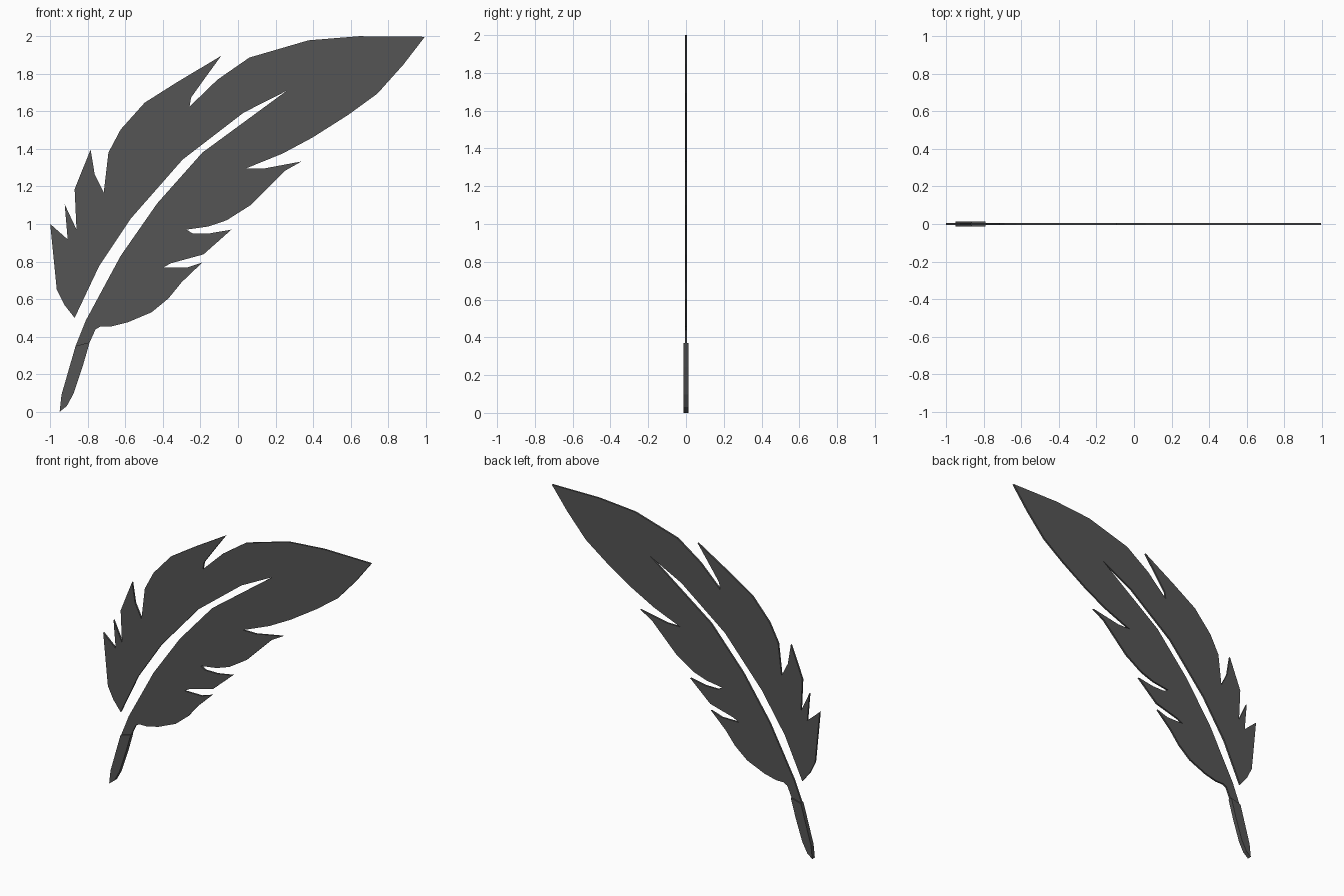
import bpy, bmesh
from mathutils import Vector

VANE_HALF, QUILL_HALF = 0.006, 0.014

mat = bpy.data.materials.new("dark_grey")
mat.diffuse_color = (0.09, 0.09, 0.09, 1)


def plate(name, outline, half):
    """Extrude a front-view (x, z) outline symmetrically about y = 0."""
    bm = bmesh.new()
    face = bm.faces.new([bm.verts.new((x, -half, z)) for x, z in outline])
    ext = bmesh.ops.extrude_face_region(bm, geom=[face], use_keep_orig=True)
    moved = [v for v in ext["geom"] if isinstance(v, bmesh.types.BMVert)]
    bmesh.ops.translate(bm, verts=moved, vec=Vector((0, 2 * half, 0)))
    bmesh.ops.recalc_face_normals(bm, faces=bm.faces)
    bmesh.ops.triangulate(bm, faces=[f for f in bm.faces if len(f.verts) > 4],
                          ngon_method='EAR_CLIP')
    mesh = bpy.data.meshes.new(name)
    bm.to_mesh(mesh)
    bm.free()
    mesh.materials.append(mat)
    obj = bpy.data.objects.new(name, mesh)
    bpy.context.collection.objects.link(obj)
    return obj


# Slit between the vanes: up the shaft edge, then back down the upper vane
slit = [(-0.865, 0.35), (-0.81, 0.487), (-0.625, 0.83), (-0.43, 1.11),
        (-0.19, 1.38), (0.26, 1.71), (0.03, 1.593), (-0.295, 1.343),
        (-0.57, 1.03), (-0.74, 0.775), (-0.87, 0.50)]

# Upper-left edge with its notches, running to the tip
upper_edge = [(-0.925, 0.57), (-0.965, 0.65), (-1.0, 1.0), (-0.907, 0.918),
              (-0.923, 1.105), (-0.86, 0.97), (-0.87, 1.185), (-0.785, 1.397),
              (-0.763, 1.263), (-0.715, 1.168), (-0.69, 1.38), (-0.625, 1.503),
              (-0.497, 1.646), (-0.32, 1.758), (-0.09, 1.895), (-0.178, 1.774),
              (-0.25, 1.673), (-0.258, 1.625), (-0.11, 1.768), (0.06, 1.886),
              (0.375, 1.978), (0.645, 2.0), (0.995, 1.997)]

# Lower-right edge with its notches, running back to the quill
lower_edge = [(0.88, 1.848), (0.742, 1.694), (0.588, 1.582), (0.396, 1.46),
              (0.237, 1.375), (0.04, 1.295), (0.136, 1.295), (0.338, 1.333),
              (0.253, 1.285), (0.066, 1.1), (-0.06, 1.02), (-0.157, 0.987),
              (-0.274, 0.97), (-0.242, 0.95), (-0.152, 0.95), (-0.035, 0.97),
              (-0.184, 0.838), (-0.36, 0.79), (-0.396, 0.769), (-0.269, 0.769),
              (-0.19, 0.795), (-0.3, 0.69), (-0.37, 0.604), (-0.46, 0.53),
              (-0.588, 0.476), (-0.673, 0.455), (-0.73, 0.455),
              (-0.758, 0.44), (-0.79, 0.37)]

# Thicker bare quill at the bottom
quill = [(-0.79, 0.37), (-0.827, 0.242), (-0.875, 0.098), (-0.912, 0.03),
         (-0.95, 0.0), (-0.94, 0.09), (-0.865, 0.35)]

plate("feather_vane", slit + upper_edge + lower_edge, VANE_HALF)
plate("quill", quill, QUILL_HALF)
